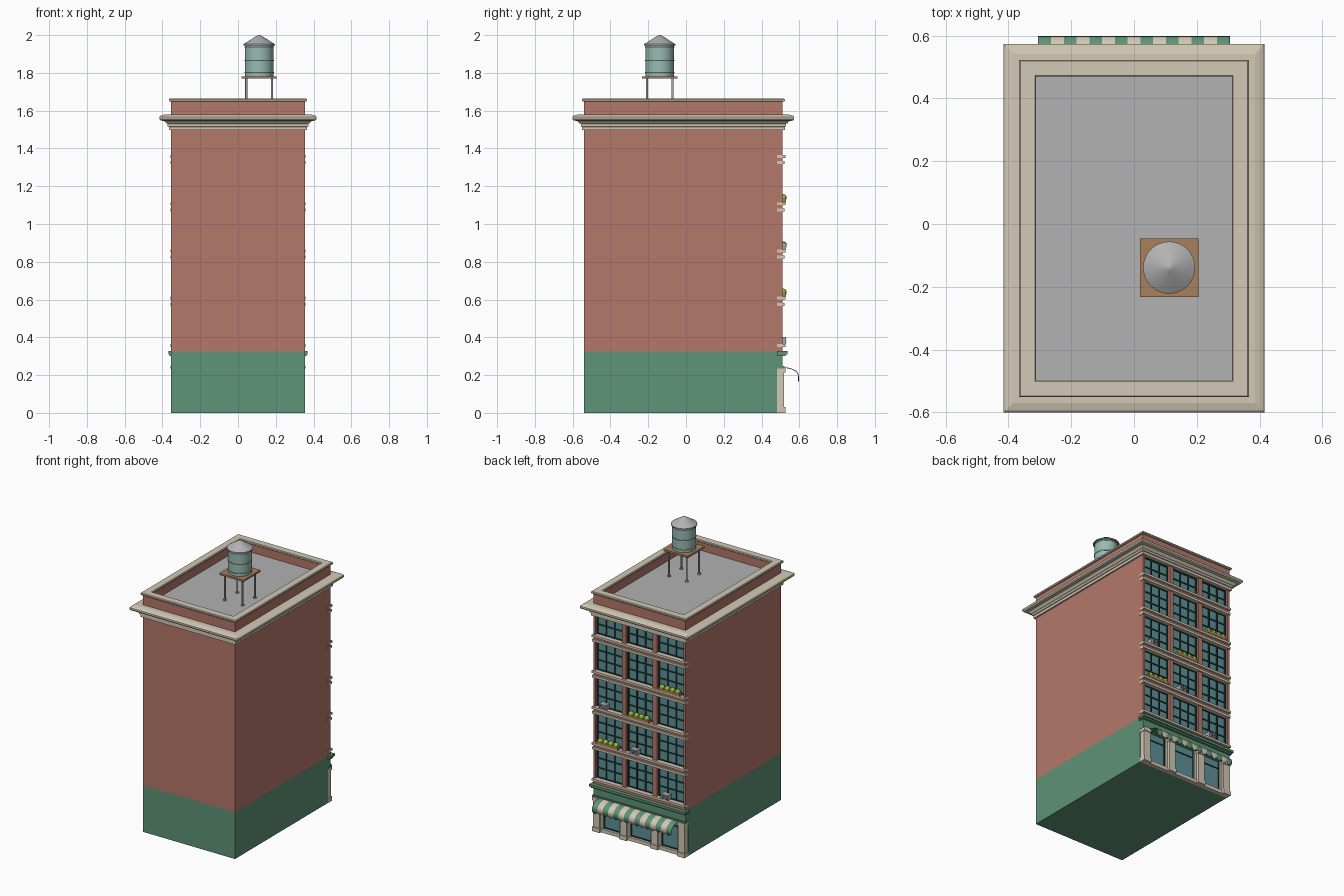
import bpy, bmesh, math
from mathutils import Matrix, Vector

if "Cube" in bpy.data.objects:
    bpy.data.objects.remove(bpy.data.objects["Cube"])


def colour(name, r, g, b):
    m = bpy.data.materials.new(name)
    m.diffuse_color = [((c / 255 + 0.055) / 1.055) ** 2.4 for c in (r, g, b)] + [1]
    m.use_nodes = True
    m.node_tree.nodes["Principled BSDF"].inputs["Base Color"].default_value = m.diffuse_color
    return m


BRICK = colour("brick red", 180, 120, 106)
GREEN = colour("shop green", 95, 147, 119)
CREAM = colour("stone cream", 210, 201, 181)
ROOF = colour("roof grey", 178, 178, 178)
GLASS = colour("glass teal", 92, 146, 150)
FRAME = colour("frame dark green", 38, 58, 54)
TANK = colour("tank teal", 150, 188, 178)
WOOD = colour("wood brown", 170, 128, 92)
METAL = colour("metal grey", 168, 168, 172)
LEAF = colour("leaf lime", 150, 185, 55)


def finish(name, bm, mats, smooth=False):
    me = bpy.data.meshes.new(name)
    bmesh.ops.recalc_face_normals(bm, faces=bm.faces)
    bm.to_mesh(me)
    bm.free()
    for m in mats:
        me.materials.append(m)
    if smooth:
        for p in me.polygons:
            p.use_smooth = True
        me.set_sharp_from_angle(angle=math.radians(35))
    ob = bpy.data.objects.new(name, me)
    bpy.context.collection.objects.link(ob)
    return ob


def boxes(name, mat, items):
    """One object from boxes given as (x0, x1, y0, y1, z0, z1)."""
    bm = bmesh.new()
    for x0, x1, y0, y1, z0, z1 in items:
        m = Matrix.Translation(((x0 + x1) / 2, (y0 + y1) / 2, (z0 + z1) / 2))
        m = m @ Matrix.Diagonal((x1 - x0, y1 - y0, z1 - z0, 1))
        bmesh.ops.create_cube(bm, size=1, matrix=m)
    return finish(name, bm, [mat])


def lathe(name, mat, cx, cy, profile, n=32):
    """Solid of revolution from (radius, z) points."""
    bm = bmesh.new()
    rings = [[bm.verts.new((cx + r * math.cos(2 * math.pi * i / n),
                            cy + r * math.sin(2 * math.pi * i / n), z)) for i in range(n)]
             for r, z in profile]
    for a, b in zip(rings, rings[1:]):
        for i in range(n):
            j = (i + 1) % n
            bm.faces.new((a[i], a[j], b[j], b[i]))
    bm.faces.new(rings[0])
    bm.faces.new(rings[-1])
    return finish(name, bm, [mat], True)


X, Y0, Y1 = 0.355, -0.54, 0.512      # wall planes
YC = 0.482                           # recessed plane behind the facade
BASE, DECK = 0.325, 1.59


def rect_sweep(name, mat, profile):
    """Closed (offset, z) profile swept round the building outline."""
    bm = bmesh.new()
    loops = [[bm.verts.new(p) for p in ((-X - o, Y0 - o, z), (X + o, Y0 - o, z),
                                        (X + o, Y1 + o, z), (-X - o, Y1 + o, z))]
             for o, z in profile]
    for k, a in enumerate(loops):
        b = loops[(k + 1) % len(loops)]
        for i in range(4):
            j = (i + 1) % 4
            bm.faces.new((a[i], a[j], b[j], b[i]))
    return finish(name, bm, [mat])


# Main volumes
boxes("ground_floor_walls", GREEN, [(-X, X, Y0, YC, 0, BASE)])
boxes("brick_walls", BRICK, [(-X, X, Y0, YC, BASE, 1.55)])
boxes("roof_deck", ROOF, [(-0.33, 0.33, -0.51, 0.48, 1.54, DECK)])
rect_sweep("parapet", BRICK, [(0, 1.5), (0, 1.652), (-0.036, 1.652), (-0.036, 1.5)])
rect_sweep("parapet_cap", CREAM, [(0.007, 1.648), (0.011, 1.652), (0.011, 1.66), (0.007, 1.664),
                                  (-0.039, 1.664), (-0.043, 1.66), (-0.043, 1.652), (-0.039, 1.648)])
rect_sweep("cornice", CREAM, [(-0.01, 1.497), (0.011, 1.497), (0.011, 1.514), (0.017, 1.517),
                              (0.017, 1.53), (0.024, 1.533), (0.035, 1.545), (0.055, 1.548),
                              (0.061, 1.555), (0.061, 1.567), (0.054, 1.574), (0.03, 1.58),
                              (-0.01, 1.58)])

# Brick facade grid: piers and spandrels in front of the recessed plane
BAYS = (-0.2375, 0, 0.2375)
HALF = 0.1025
FLOORS = [(0.362 + 0.25 * i, min(0.362 + 0.25 * i + 0.21, 1.5)) for i in range(5)]
PIERS = [(-X, -0.34), (-0.135, -HALF), (HALF, 0.135), (0.34, X)]
boxes("brick_piers", BRICK, [(a, b, YC, Y1, BASE, 1.5) for a, b in PIERS])
spans = [BASE] + [z for f in FLOORS for z in f]
boxes("brick_spandrels", BRICK, [(c - HALF, c + HALF, YC, Y1, spans[i], spans[i + 1])
                                 for c in BAYS for i in range(0, 10, 2)])

# Stone sills and lintel bands
boxes("window_sills", CREAM, [(-X - .003, X + .003, YC, Y1 + 0.014, z - 0.012, z + 0.003)
                              for z, _ in FLOORS])
boxes("lintel_bands", CREAM, [(-X - .003, X + .003, YC, Y1 + 0.01, t - 0.005, t + 0.011)
                              for _, t in FLOORS[:-1]])

# Glazing and window bars
boxes("window_glass", GLASS, [(c - HALF, c + HALF, YC, YC + 0.006, b, t)
                              for c in BAYS for b, t in FLOORS])
bars = []
for c in BAYS:
    for b, t in FLOORS:
        for i in range(4):
            x = c - HALF + 0.004 + i * (2 * HALF - 0.008) / 3
            bars.append((x - 0.004, x + 0.004, YC, YC + 0.013, b, t))
        rows = 3 if t - b > 0.2 else 2
        for i in range(rows + 1):
            z = b + 0.005 + i * (t - b - 0.01) / rows
            bars.append((c - HALF, c + HALF, YC, YC + 0.012, z - 0.004, z + 0.004))
boxes("window_bars", FRAME, bars)

# Shopfront: pilasters, frames, glass
posts = []
for x in (-0.327, -0.119, 0.119, 0.327):
    posts += [(x - 0.025, x + 0.025, YC, 0.52, 0, 0.235),
              (x - 0.029, x + 0.029, YC, 0.526, 0, 0.03),
              (x - 0.029, x + 0.029, YC, 0.526, 0.215, 0.24)]
boxes("shop_pilasters", CREAM, posts)
boxes("shop_glass", GLASS, [(-0.33, 0.33, YC, YC + 0.005, 0.02, 0.24)])
surround, sashes = [(-X, X, YC, 0.51, 0, 0.025)], []
for c, h in ((-0.223, 0.079), (0, 0.094), (0.223, 0.079)):
    for s in (-1, 1):
        e = c + s * (h - 0.008)
        surround.append((e - 0.008, e + 0.008, YC, 0.502, 0.02, 0.24))
        f = c + s * (h - 0.018)
        sashes.append((f - 0.003, f + 0.003, YC, 0.493, 0.025, 0.24))
    sashes += [(c - h, c + h, YC, 0.493, z - 0.003, z + 0.003) for z in (0.028, 0.185)]
boxes("shop_surrounds", CREAM, surround)
boxes("shop_sashes", FRAME, sashes)
boxes("shop_fascia", GREEN, [(-X, X, YC, Y1, 0.235, BASE),
                             (-X - .003, X + .003, YC, 0.521, 0.235, 0.248),
                             (-X - .008, X + .008, YC, 0.528, 0.3, 0.31),
                             (-X - .014, X + .014, YC, 0.538, 0.31, 0.327)])

# Striped awning: curved sheet with scalloped valance
bm = bmesh.new()
STRIPES, SUB, STEPS = 15, 6, 8
cols = []
for i in range(STRIPES * SUB + 1):
    x = -0.305 + 0.61 * i / (STRIPES * SUB)
    drop = 0.178 - 0.013 * abs(math.sin(math.pi * i / SUB))
    arc = [(0.513 + 0.082 * math.sin(a), 0.197 + 0.043 * math.cos(a))
           for a in (math.pi / 2 * k / STEPS for k in range(STEPS + 1))]
    cols.append([bm.verts.new((x, y, z)) for y, z in arc + [(0.596, drop)]])
for i, (a, b) in enumerate(zip(cols, cols[1:])):
    for k in range(len(a) - 1):
        f = bm.faces.new((a[k], b[k], b[k + 1], a[k + 1]))
        f.material_index = (i // SUB) % 2
awning = finish("awning", bm, [GREEN, CREAM], True)
mod = awning.modifiers.new("thickness", 'SOLIDIFY')
mod.thickness, mod.offset = 0.004, 0

# Planters with round shrubs, and air conditioners, on a diagonal of windows
planters, coolers, vents = [], [], []
bm = bmesh.new()
for c, floor in ((-0.2375, 3), (0, 2), (0.2375, 1)):
    z = FLOORS[floor][0] + 0.003
    planters.append((c - 0.082, c + 0.082, 0.5, 0.53, z, z + 0.02))
    for i in range(4):
        m = Matrix.Translation(Vector((c - 0.06 + 0.04 * i, 0.515, z + 0.025)))
        bmesh.ops.create_uvsphere(bm, u_segments=12, v_segments=8, radius=0.018, matrix=m)
finish("planter_shrubs", bm, [LEAF], True)
for c, floor in ((0.2375, 2), (0, 1), (-0.2375, 0)):
    z, x = FLOORS[floor][0] + 0.003, c + 0.035
    coolers.append((x - 0.027, x + 0.027, YC, 0.53, z, z + 0.037))
    vents += [(x - 0.021, x + 0.021, 0.529, 0.5315, z + k, z + k + 0.003)
              for k in (0.008, 0.017, 0.026)]
boxes("planter_boxes", WOOD, planters)
boxes("air_conditioners", METAL, coolers)
boxes("air_conditioner_vents", FRAME, vents)

# Rooftop water tower
TX, TY = 0.112, -0.139
boxes("tower_platform", WOOD, [(TX - 0.093, TX + 0.093, TY - 0.093, TY + 0.093, 1.769, 1.782)])
for sx in (-1, 1):
    for sy in (-1, 1):
        lathe("tower_leg", METAL, TX + sx * 0.068, TY + sy * 0.068,
              [(0.011, DECK), (0.011, DECK + 0.008), (0.006, DECK + 0.008), (0.006, 1.77)], 12)
lathe("water_tank", TANK, TX, TY, [(0.075, 1.78), (0.075, 1.955)])
for z in (1.802, 1.866, 1.938):
    lathe("tank_hoop", METAL, TX, TY, [(0.077, z - 0.003), (0.078, z), (0.077, z + 0.003)])
lathe("tank_roof", ROOF, TX, TY, [(0.083, 1.945), (0.083, 1.952), (0.012, 1.997), (0.004, 2.0)])
